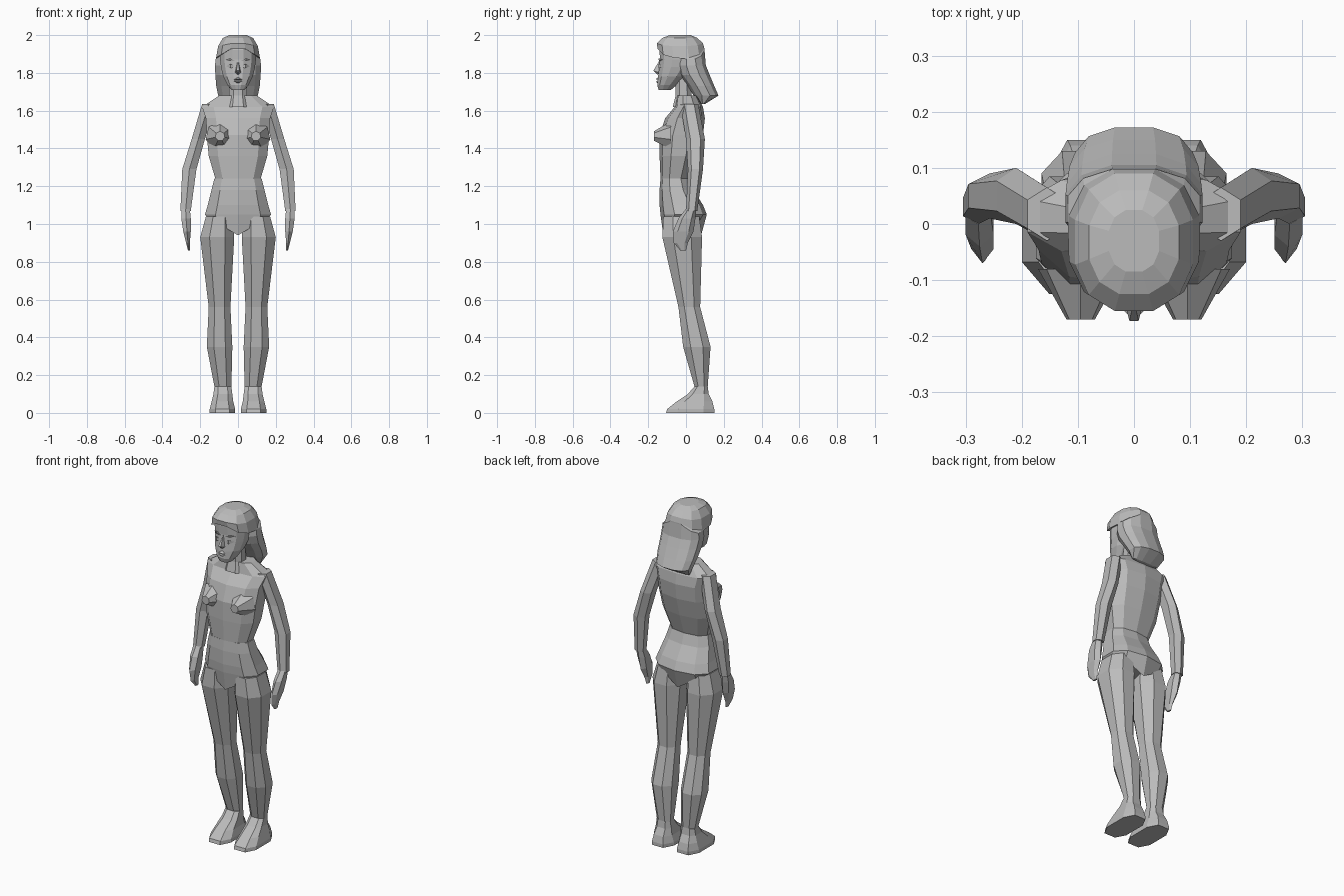
import bpy
import bmesh
import math
from mathutils import Matrix, Vector

cube = bpy.data.objects.get("Cube")
if cube:
    bpy.data.objects.remove(cube, do_unlink=True)

grey = bpy.data.materials.new("plain grey")
grey.use_nodes = True
tone = (0.5, 0.5, 0.5, 1)
grey.diffuse_color = tone
grey.node_tree.nodes["Principled BSDF"].inputs["Base Color"].default_value = tone


def finish(name, bm, mirrored=False):
    """Turn a bmesh into a flat shaded object, optionally mirrored across x."""
    bmesh.ops.recalc_face_normals(bm, faces=bm.faces)
    mesh = bpy.data.meshes.new(name)
    bm.to_mesh(mesh)
    bm.free()
    mesh.materials.append(grey)
    obj = bpy.data.objects.new(name, mesh)
    bpy.context.collection.objects.link(obj)
    if mirrored:
        mirror = obj.modifiers.new("mirror", "MIRROR")
        mirror.use_mirror_merge = False
    return obj


def outline(sides, power):
    """Unit polygon with flat front; a low power makes it boxier."""
    points = []
    for i in range(sides):
        angle = (i + 0.5) * math.tau / sides
        c, s = math.cos(angle), math.sin(angle)
        points.append((math.copysign(abs(c) ** power, c), math.copysign(abs(s) ** power, s)))
    wide = max(x for x, y in points)
    deep = max(y for x, y in points)
    return [(x / wide, y / deep) for x, y in points]


def loft(name, rings, sides=8, power=1.0, mirrored=False):
    """Skin rings given as (z, left, right, front, back, slope of z over |x|)."""
    bm = bmesh.new()
    shape = outline(sides, power)
    loops = []
    for z, x_min, x_max, front, back, slope in rings:
        loop = []
        for u, v in shape:
            x = (x_min + x_max + u * (x_max - x_min)) / 2
            y = (front + back + v * (back - front)) / 2
            loop.append(bm.verts.new((x, y, z + slope * abs(x))))
        loops.append(loop)
    for low, high in zip(loops, loops[1:]):
        for i in range(sides):
            j = (i + 1) % sides
            bm.faces.new((low[i], low[j], high[j], high[i]))
    bm.faces.new(loops[0])
    bm.faces.new(loops[-1])
    return finish(name, bm, mirrored)


def body(name, rings, sides=10, power=0.8):
    """Central part; rings are (z, half width, front, back[, slope])."""
    full = [(r[0], -r[1], r[1], r[2], r[3], r[4] if len(r) > 4 else 0) for r in rings]
    return loft(name, full, sides, power)


def limb(name, rings, sides=6, power=0.9):
    """Paired part; rings are (z, inner x, outer x, front, back)."""
    return loft(name, [(*r, 0) for r in rings], sides, power, True)


def hull(name, points, mirrored=False):
    """Small faceted part wrapped around a few points."""
    bm = bmesh.new()
    for p in points:
        bm.verts.new(p)
    bmesh.ops.convex_hull(bm, input=bm.verts)
    return finish(name, bm, mirrored)


# Torso
body("chest", [
    (1.24, .12, -.135, .02), (1.36, .155, -.14, .06), (1.47, .165, -.14, .09),
    (1.56, .17, -.11, .1), (1.62, .19, -.06, .09), (1.68, .1, -.05, .06)])
body("pelvis", [
    (.94, .165, -.12, .08, .6), (1.05, .175, -.135, .11), (1.1, .16, -.14, .09),
    (1.18, .14, -.14, .04), (1.24, .125, -.135, .02)])

# Bust, a faceted cone on each side
bm = bmesh.new()
place = Matrix.Translation((.095, -.125, 1.465)) @ Matrix.Rotation(math.pi / 2, 4, "X")
bmesh.ops.create_cone(bm, cap_ends=True, segments=7, radius1=.078, radius2=.026,
                      depth=.09, matrix=place)
finish("bust", bm, True)

# Legs
limb("thigh", [(.56, .04, .155, -.04, .075), (.93, .02, .2, -.125, .085),
               (1.04, .03, .17, -.12, .07)], 8)
limb("shin", [(.14, .035, .125, .045, .115), (.35, .03, .165, -.015, .13),
              (.56, .04, .155, -.04, .075)], 8)
limb("foot", [(0, .015, .15, -.105, .15), (.02, .015, .15, -.1, .15),
              (.06, .025, .14, -.05, .14), (.1, .03, .13, .01, .12),
              (.14, .035, .125, .045, .115)], 8, .7)

# Arms
limb("upper_arm", [(1.29, .22, .295, .01, .09), (1.45, .175, .245, 0, .1),
                   (1.635, .12, .19, -.03, .065)])
limb("forearm", [(1.07, .25, .305, 0, .06), (1.29, .22, .295, .01, .09)])
limb("hand", [(.86, .255, .265, -.03, 0), (.9, .255, .275, -.065, .01),
              (.96, .25, .29, -.07, .04), (1.03, .25, .3, -.04, .05),
              (1.08, .255, .3, 0, .055)])

# Neck and head
body("neck", [(1.62, .06, -.07, .04), (1.68, .048, -.055, .03), (1.78, .045, -.055, .02)], 8)
body("face", [
    (1.71, .035, -.145, -.08), (1.735, .055, -.152, -.05), (1.78, .078, -.148, 0),
    (1.83, .09, -.142, .04), (1.87, .095, -.138, .05), (1.92, .095, -.14, .05),
    (1.965, .085, -.13, .05)], 12, 0.9)

# Facial features
hull("nose", [(0, -.135, 1.875), (-.017, -.14, 1.8), (.017, -.14, 1.8),
              (-.008, -.173, 1.812), (.008, -.173, 1.812), (0, -.15, 1.79)])
hull("eye", [(.018, -.14, 1.834), (.062, -.122, 1.836), (.04, -.146, 1.848),
             (.04, -.146, 1.824), (.04, -.12, 1.836)], True)
hull("brow", [(.014, -.143, 1.862), (.07, -.122, 1.868), (.042, -.147, 1.878),
              (.042, -.143, 1.864), (.042, -.12, 1.87)], True)
for label, z, tip in (("upper_lip", 1.767, -.162), ("lower_lip", 1.753, -.16)):
    hull(label, [(-.034, -.138, 1.76), (.034, -.138, 1.76), (-.01, tip, z), (.01, tip, z),
                 (0, -.14, z + (z - 1.76) * 2), (0, -.14, 1.76)])

# Hair: a cap over the brow running down into a swept back fall
body("hair", [
    (1.635, .085, .08, .1), (1.68, .105, .04, .172), (1.73, .115, .01, .15),
    (1.79, .12, -.035, .125), (1.84, .122, -.05, .105), (1.945, .118, -.045, .098, -.6),
    (1.95, .116, -.15, .098, -.6), (1.963, .105, -.155, .09, -.2),
    (1.985, .08, -.125, .06), (2, .045, -.085, .025)], 12, 0.85)
